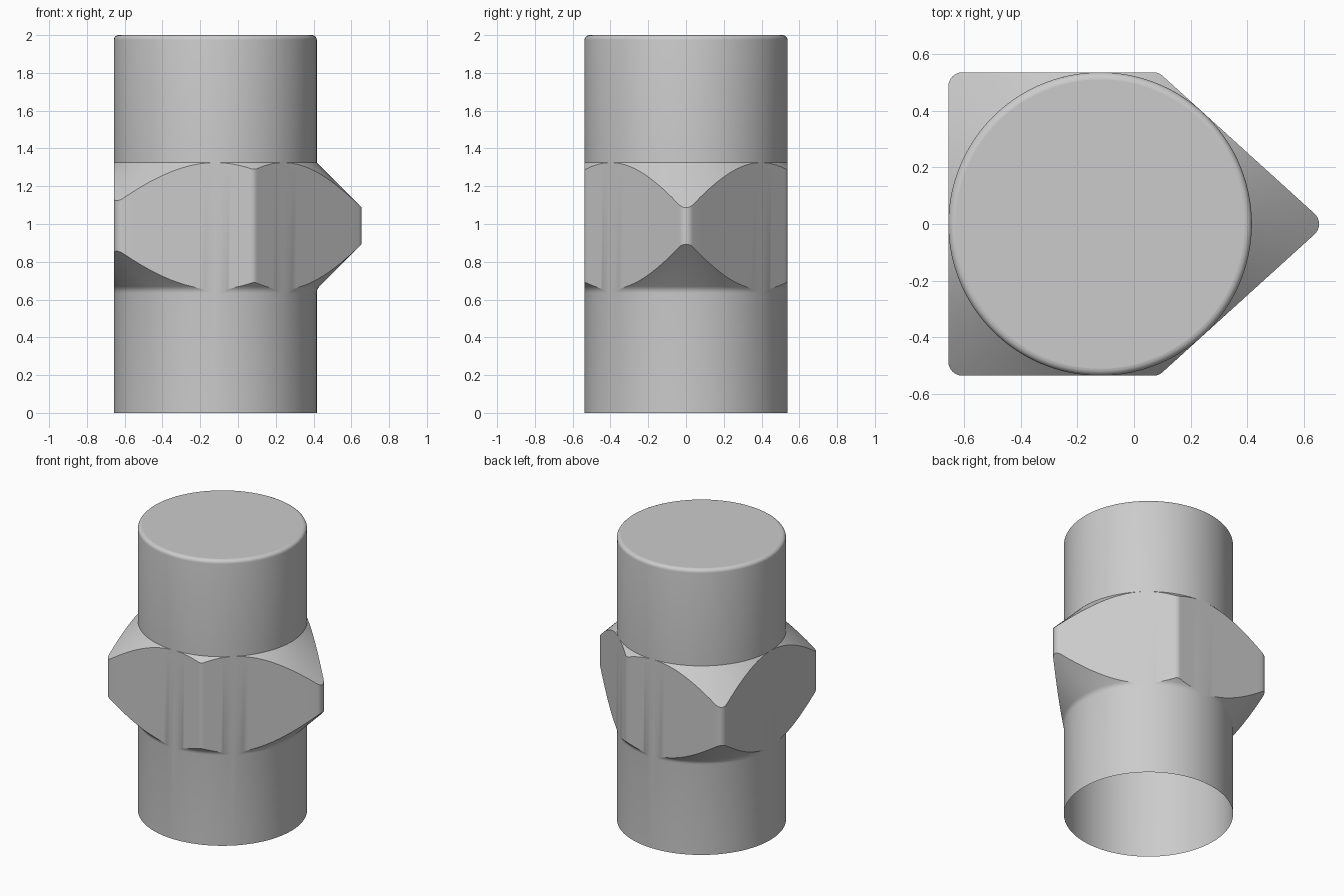
import bpy
import bmesh
from math import radians, sin, cos, tan, atan, sqrt, pi

if "Cube" in bpy.data.objects:
    bpy.data.objects.remove(bpy.data.objects["Cube"], do_unlink=True)

RADIUS = 0.537                       # round body; every collar flat is tangent to it
CENTRE_X = -0.12
HEIGHT = 2.0
COLLAR_LOW, COLLAR_HIGH = 0.655, 1.325
CORNER = 0.05                        # rounding of the collar's upright edges
FILLET = 0.05                        # blend under the collar
RIM = 0.025                          # rounded top edge
FLATS = [-47.8, 47.8, 90, 180, 270]  # directions the collar flats face


def collar_outline():
    """Polar outline (angle, radius) of the rounded five-sided collar."""
    points = []
    for k, first in enumerate(FLATS):
        second = FLATS[(k + 1) % len(FLATS)]
        if second < first:
            second += 360
        middle, half = radians(first + second) / 2, radians(second - first) / 2
        arc_end = half - atan((RADIUS - CORNER) * tan(half) / RADIUS)
        reach = (RADIUS - CORNER) / cos(half)
        n = 14
        flat = [arc_end + (half - arc_end) * i / n for i in range(1, n + 1)]
        arc = [arc_end * i / 4 for i in range(-4, 5)]
        offsets = [-f for f in reversed(flat)] + arc + flat[:-1]
        for a in offsets:
            if abs(a) <= arc_end:
                r = reach * cos(a) + sqrt(CORNER ** 2 - (reach * sin(a)) ** 2)
            else:
                r = RADIUS / cos(half - abs(a))
            points.append((middle + a, max(r, RADIUS)))
    return points


def underside(r):
    """Height of the blended lower cone at radius r."""
    out = max(r - RADIUS, 0)
    if out < FILLET * (1 - cos(pi / 4)):
        start = COLLAR_LOW - FILLET * tan(pi / 8)
        return start + sqrt(FILLET ** 2 - (FILLET - out) ** 2)
    return COLLAR_LOW + out


def profile(reach):
    """Side profile (radius, height) where the collar extends to reach."""
    pts = [(RADIUS, 0)]
    for i in range(5):               # blend below the collar
        r = min(RADIUS + FILLET * (1 - cos(pi / 4 * i / 4)), reach)
        pts.append((r, underside(r)))
    pts += [(reach, underside(reach)),
            (reach, COLLAR_HIGH - (reach - RADIUS)),
            (RADIUS, COLLAR_HIGH)]
    for i in range(6):               # rounded rim
        a = pi / 2 * i / 5
        pts.append((RADIUS - RIM * (1 - cos(a)), HEIGHT - RIM * (1 - sin(a))))
    return pts


# Loft the profile around the outline; the bottom end stays open
bm = bmesh.new()
columns = []
for angle, reach in collar_outline():
    columns.append([bm.verts.new((CENTRE_X + r * cos(angle), r * sin(angle), z))
                    for r, z in profile(reach)])
for k, left in enumerate(columns):
    right = columns[(k + 1) % len(columns)]
    for i in range(len(left) - 1):
        bm.faces.new((left[i], right[i], right[i + 1], left[i + 1]))
bm.faces.new([c[-1] for c in columns])
bmesh.ops.remove_doubles(bm, verts=bm.verts, dist=0.00005)

mesh = bpy.data.meshes.new("collared_plug")
bm.to_mesh(mesh)
bm.free()
plug = bpy.data.objects.new("collared_plug", mesh)
bpy.context.collection.objects.link(plug)

# Single grey metal
grey = bpy.data.materials.new("plain_grey")
grey.use_nodes = True
colour = (0.6, 0.6, 0.6, 1)
grey.diffuse_color = colour
grey.node_tree.nodes["Principled BSDF"].inputs["Base Color"].default_value = colour
mesh.materials.append(grey)

# Smooth sides, crisp collar edges, flat top
bpy.ops.object.select_all(action="DESELECT")
plug.select_set(True)
bpy.context.view_layer.objects.active = plug
bpy.ops.object.shade_smooth_by_angle(angle=radians(25))
for face in mesh.polygons:
    if len(face.vertices) > 4:
        face.use_smooth = False
